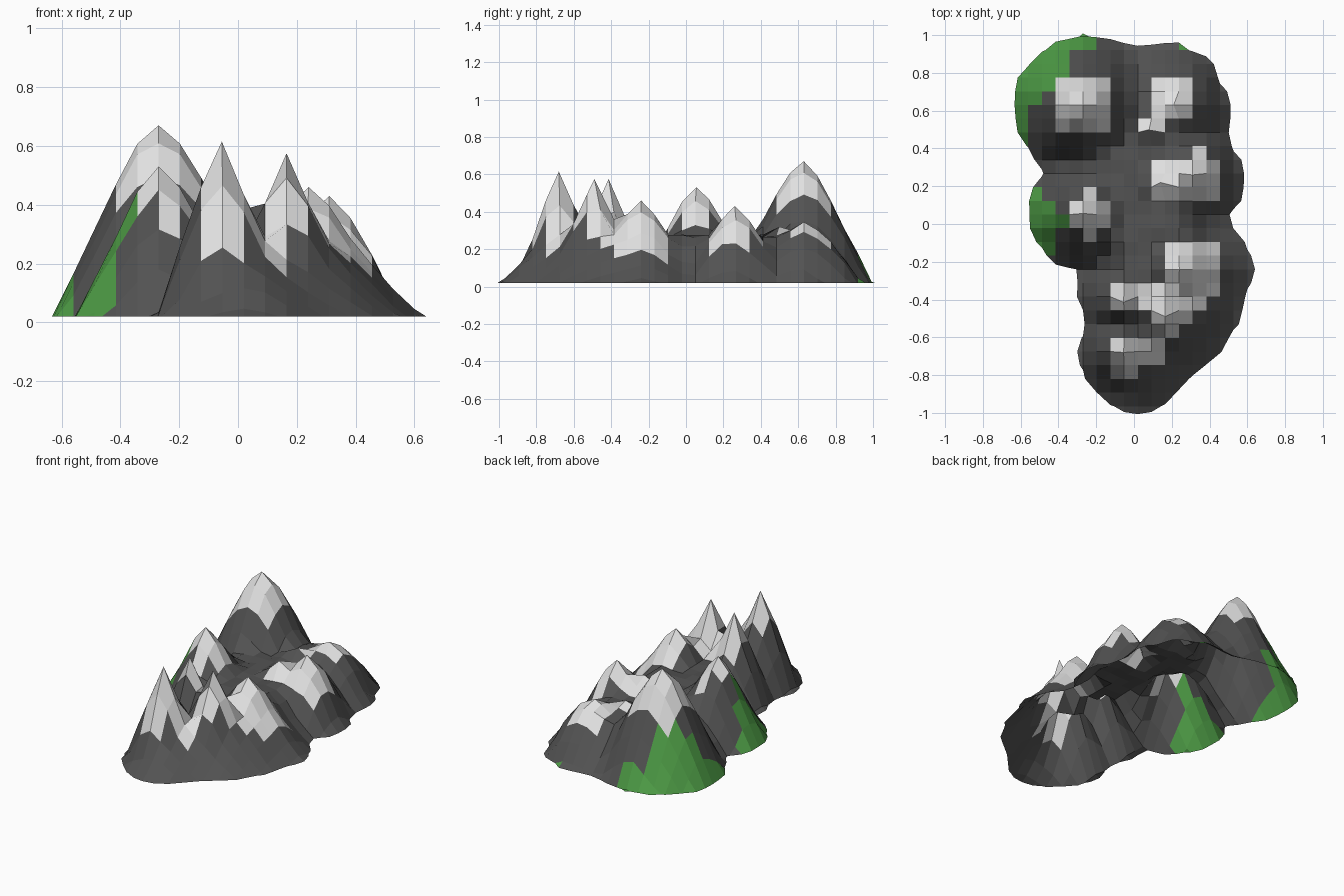
import bpy, bmesh, math, random
from mathutils import Vector

if "Cube" in bpy.data.objects:
    bpy.data.objects.remove(bpy.data.objects["Cube"])

random.seed(4)
CELL = 0.0725
FLOOR = 0.02

# Footprint of the range, anticlockwise from the left notch
OUTLINE = [(-.42, -.19), (-.28, -.25), (-.29, -.37), (-.25, -.54), (-.29, -.65),
           (-.27, -.8), (-.15, -.95), (0, -1), (.15, -.97), (.3, -.81), (.45, -.69),
           (.55, -.52), (.63, -.24), (.59, -.1), (.49, .02), (.55, .14), (.56, .3),
           (.48, .47), (.49, .65), (.4, .85), (.25, .945), (0, .93), (-.1, .96),
           (-.27, 1), (-.5, .9), (-.62, .75), (-.635, .6), (-.58, .44), (-.47, .26),
           (-.55, .12), (-.54, -.04)]

# Peaks: x, y, height, foot radius, roundness
PEAKS = [(-.27, .63, .67, .365, 1.45),
         (-.27, .056, .53, .30, 1.35),
         (-.055, -.68, .615, .225, 1.15),
         (.165, -.49, .575, .26, 1.05),
         (-.055, -.414, .575, .23, 1.1),
         (.24, -.24, .46, .29, 1.35),
         (.31, .26, .43, .28, 1.3),
         (.14, .22, .36, .28, 1.2),
         (.21, .63, .345, .32, 1.5),
         (.08, .50, .32, .28, 1.5)]

# Snow fields: x from, x to, y from, y to
SNOW = [(-.42, -.125, .485, .78),
        (-.345, -.125, -.02, .125), (-.27, -.2, -.095, .195),
        (-.127, .163, -.75, -.6), (-.127, .018, -.82, -.6),
        (-.127, .38, -.46, -.31), (.09, .235, -.6, -.31), (.235, .31, -.53, -.31),
        (.163, .453, -.385, -.095),
        (.09, .453, .12, .34), (.31, .38, .34, .41),
        (.09, .31, .557, .775), (.018, .163, .46, .557)]


def edge_distance(x, y):
    """Distance to the footprint edge, positive inside."""
    p, best, inside = Vector((x, y)), 9.0, False
    for i, a in enumerate(OUTLINE):
        b = OUTLINE[i - 1]
        va, ab = Vector(a), Vector(b) - Vector(a)
        t = max(0, min(1, (p - va).dot(ab) / ab.length_squared))
        best = min(best, (p - va - ab * t).length)
        if (a[1] > y) != (b[1] > y) and x < a[0] + (y - a[1]) * ab.x / ab.y:
            inside = not inside
    return best if inside else -best


def height(x, y):
    d = edge_distance(x, y)
    z = FLOOR + min(.85 * d + max(d, 0) ** 2, .25)
    for px, py, h, r, e in PEAKS:
        t = math.hypot(x - px, y - py) / r
        sharp = e < 1.18
        z = max(z, min(h * (1 - t ** e), FLOOR + (3 if sharp else 2.1) * d))
    return z


def is_grass(x, y):
    big = y > .4 and (x < -.56 or (x < -.49 and y > .62) or (x < -.42 and y > .7)
                      or (x < -.345 and y > .77) or (x < -.2 and y > .91))
    small = (x < -.49 and -.05 < y < .2) or (x < -.345 and -.03 < y < .05) \
        or (x < -.42 and -.2 < y < .12)
    return big or small or (.22 < x < .31 and y > .91)


def is_snow(x, y):
    return any(a < x < b and c < y < d for a, b, c, d in SNOW)


# Coarse grid aligned to the main peak, lifted to the terrain height
bm = bmesh.new()
rows = []
for j in range(-25, 8):
    row = []
    for i in range(-7, 15):
        x, y = -.27 + i * CELL, .63 + j * CELL
        jitter = random.uniform(-.008, .008)
        summit = 0
        for p in PEAKS:
            if max(abs(x - p[0]), abs(y - p[1])) < CELL * .5:
                x, y, jitter, summit = p[0], p[1], 0, p[2]
        z = max(height(x, y), summit)
        if z > .12:
            z += jitter
        row.append(bm.verts.new((x, y, z)))
    rows.append(row)

# Faces coloured by place: rock, snow near summits, grass on the west flanks
for j in range(len(rows) - 1):
    for i in range(len(rows[0]) - 1):
        f = bm.faces.new((rows[j][i], rows[j][i + 1], rows[j + 1][i + 1], rows[j + 1][i]))
        x = -.27 + (i - 6.5) * CELL
        y = .63 + (j - 24.5) * CELL
        f.material_index = 1 if is_snow(x, y) else 2 if is_grass(x, y) else 0

# Trim the sheet at its foot
bmesh.ops.bisect_plane(bm, geom=bm.verts[:] + bm.edges[:] + bm.faces[:],
                       plane_co=(0, 0, FLOOR), plane_no=(0, 0, -1), clear_outer=True)

mesh = bpy.data.meshes.new("mountain_range")
bm.to_mesh(mesh)
bm.free()
for name, col in (("dark rock", (.085, .085, .085)), ("snow", (.75, .75, .75)),
                  ("grass green", (.075, .33, .06))):
    m = bpy.data.materials.new(name)
    m.diffuse_color = (*col, 1)
    m.use_nodes = True
    m.node_tree.nodes["Principled BSDF"].inputs["Base Color"].default_value = m.diffuse_color
    mesh.materials.append(m)
obj = bpy.data.objects.new("mountain_range", mesh)
bpy.context.collection.objects.link(obj)
